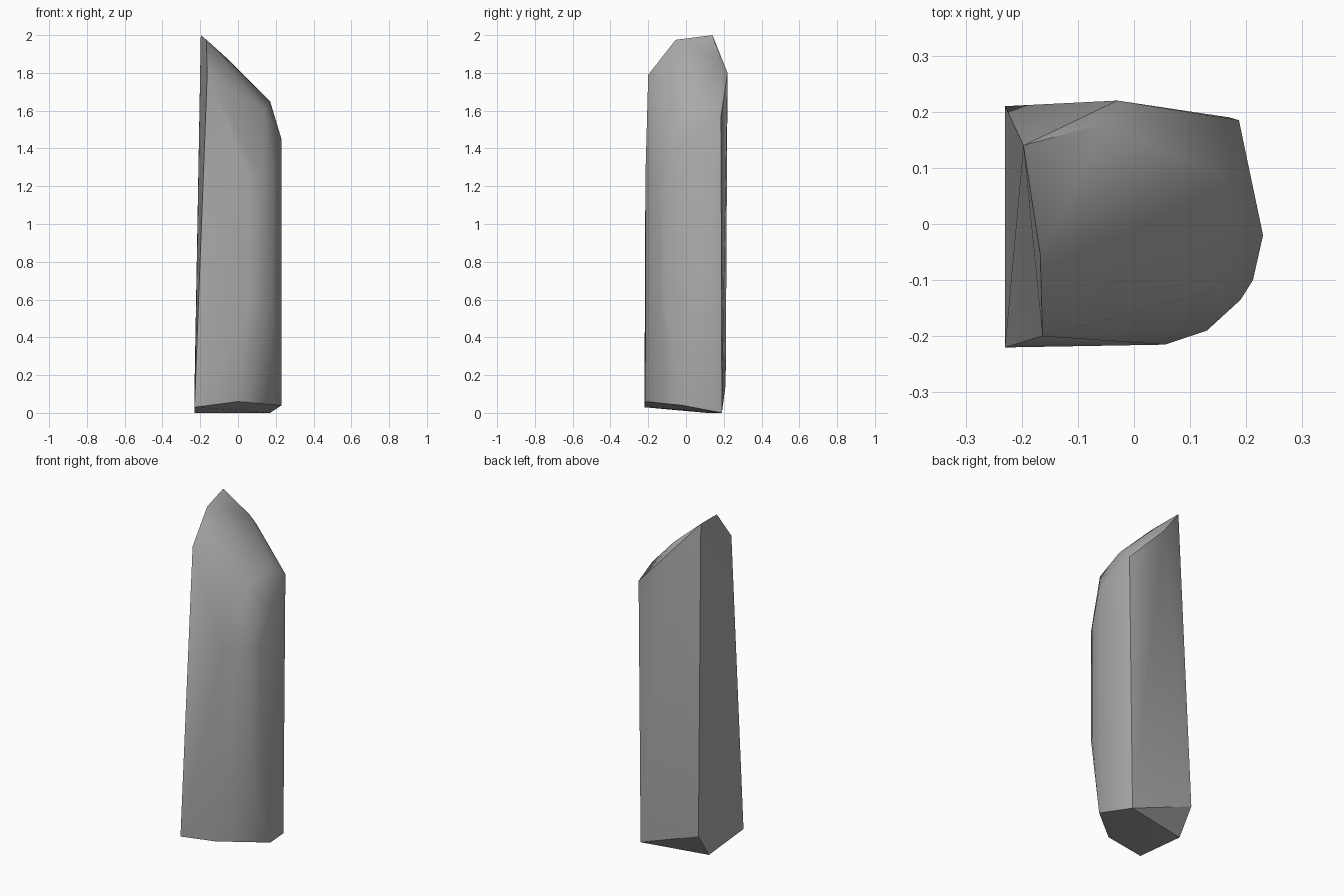
import bpy
import bmesh

# Remove the default cube only
cube = bpy.data.objects.get("Cube")
if cube:
    bpy.data.objects.remove(cube, do_unlink=True)

# Stone colour
stone = bpy.data.materials.new("grey stone")
stone.use_nodes = True
colour = (0.4, 0.4, 0.4, 1)
stone.diffuse_color = colour
stone.node_tree.nodes["Principled BSDF"].inputs["Base Color"].default_value = colour

# Chipped underside corners
base = [(-.23, -.22, .03), (-.23, .11, 0), (-.23, .21, .15),
        (0, -.215, .06), (.23, -.02, .04), (.17, .19, 0)]

# Slanted, broken tip
tip = [(-.197, .14, 2), (-.167, -.055, 1.975), (-.163, -.2, 1.79),
       (-.03, .22, 1.8), (-.05, .18, 1.87), (.17, .08, 1.65),
       (.187, .185, 1.57), (.14, -.12, 1.6), (.23, -.02, 1.45)]

# Worn, rounded front edge: the same outline at several heights
worn_edge = [(.055, -.215), (.13, -.19), (.19, -.135), (.212, -.1)]
shaft = [(x, y, z) for z in (.55, 1.25) for x, y in worn_edge]

# Wrap the corners in one faceted shard
bm = bmesh.new()
for point in base + tip + shaft:
    bm.verts.new(point)
hull = bmesh.ops.convex_hull(bm, input=bm.verts)
inner = {g for g in hull["geom_interior"] + hull["geom_unused"]
         if isinstance(g, bmesh.types.BMVert)}
bmesh.ops.delete(bm, geom=list(inner), context="VERTS")
bmesh.ops.recalc_face_normals(bm, faces=bm.faces)

mesh = bpy.data.meshes.new("stone_pillar")
bm.to_mesh(mesh)
bm.free()
mesh.materials.append(stone)
pillar = bpy.data.objects.new("stone_pillar", mesh)
bpy.context.collection.objects.link(pillar)

# Soft facets with crisp main ridges
bpy.ops.object.select_all(action="DESELECT")
pillar.select_set(True)
bpy.context.view_layer.objects.active = pillar
bpy.ops.object.shade_smooth_by_angle(angle=0.6)
